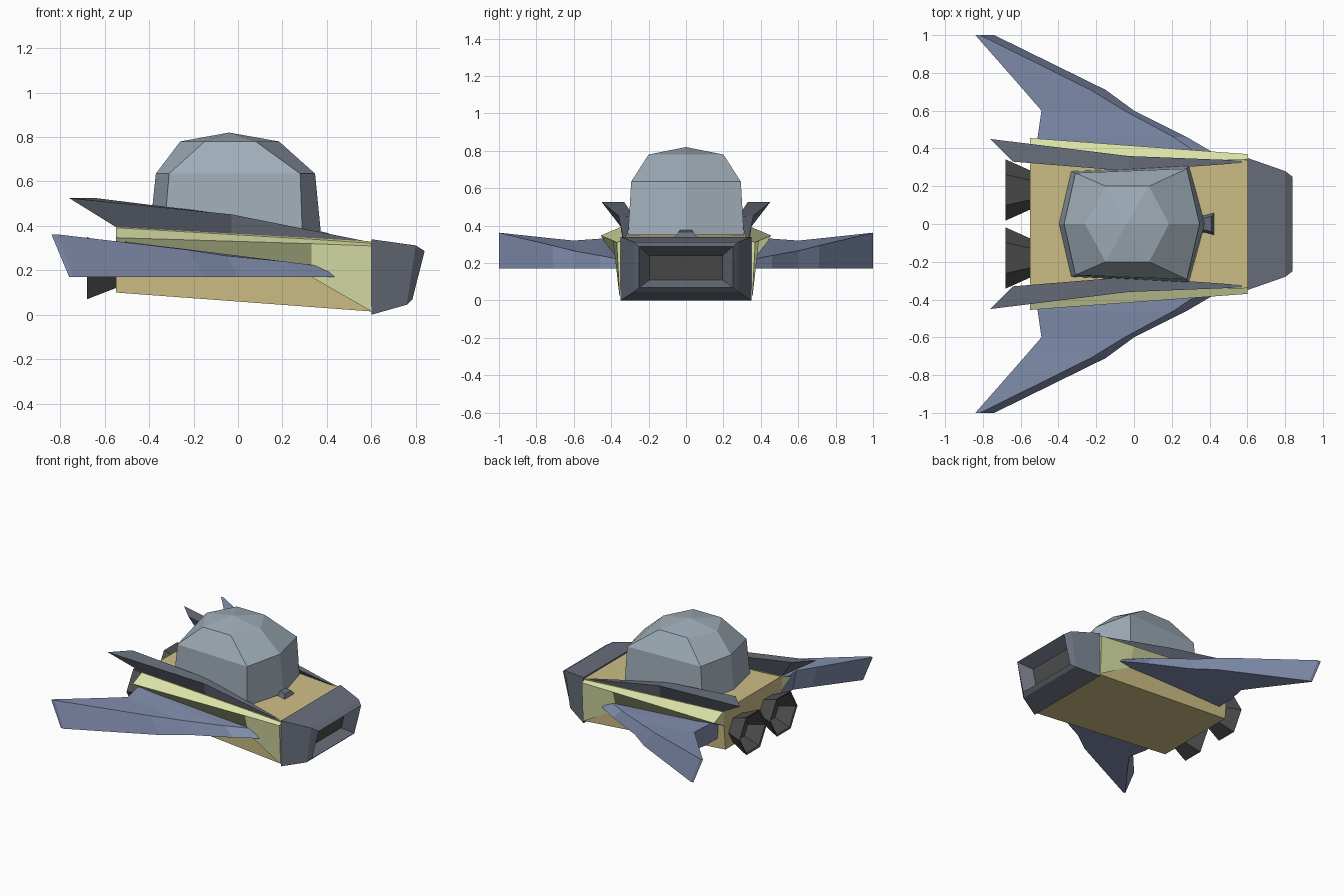
import bpy, bmesh
from math import cos, sin, pi

if "Cube" in bpy.data.objects:
    bpy.data.objects.remove(bpy.data.objects["Cube"])


def paint(name, rgb):
    m = bpy.data.materials.new(name)
    m.diffuse_color = (*rgb, 1)
    m.use_nodes = True
    m.node_tree.nodes["Principled BSDF"].inputs["Base Color"].default_value = m.diffuse_color
    return m


TAN = paint("tan", (0.62, 0.52, 0.24))
YELLOW = paint("pale_yellow", (0.72, 0.78, 0.40))
BLUE = paint("slate_blue", (0.22, 0.27, 0.42))
GLASS = paint("canopy_grey", (0.35, 0.42, 0.48))
STEEL = paint("steel", (0.14, 0.16, 0.20))
DARK = paint("charcoal", (0.08, 0.08, 0.08))


def loft(name, rings, mat, mirror=False, caps=(True, True)):
    """Skin a list of equal-length point rings; optionally mirror across y."""
    bm = bmesh.new()
    vs = [[bm.verts.new(p) for p in r] for r in rings]
    n = len(rings[0])
    for a, b in zip(vs, vs[1:]):
        for i in range(n):
            j = (i + 1) % n
            bm.faces.new((a[i], a[j], b[j], b[i]))
    if caps[0]:
        bm.faces.new(vs[0][::-1])
    if caps[1]:
        bm.faces.new(vs[-1])
    bmesh.ops.remove_doubles(bm, verts=bm.verts, dist=1e-4)
    bmesh.ops.recalc_face_normals(bm, faces=bm.faces)
    me = bpy.data.meshes.new(name)
    bm.to_mesh(me)
    bm.free()
    me.materials.append(mat)
    ob = bpy.data.objects.new(name, me)
    bpy.context.collection.objects.link(ob)
    if mirror:
        mod = ob.modifiers.new("mirror", "MIRROR")
        mod.use_axis = (False, True, False)
        mod.use_clip = False
    return ob


def rect(x_top, x_low, y_top, y_low, z_top, z_low):
    return [(x_top, -y_top, z_top), (x_top, y_top, z_top),
            (x_low, y_low, z_low), (x_low, -y_low, z_low)]


# main hull, tapering and dipping toward the nose
loft("hull", [rect(-.55, -.55, .35, .32, .395, .10),
              rect(.60, .60, .34, .345, .33, .015)], TAN)

# nose block with sunken intake
loft("nose", [rect(.60, .60, .35, .35, .34, 0),
              rect(.80, .76, .28, .28, .312, .045),
              rect(.84, .785, .25, .25, .287, .068),
              rect(.74, .71, .195, .195, .24, .11)], STEEL)
loft("intake_panel", [rect(.745, .715, .195, .195, .24, .11),
                      rect(.735, .705, .195, .195, .24, .11)], DARK)

# pale ridge and cheek panel along each side
loft("side_ridge", [
    [(-.55, .33, .40), (-.55, .455, .347), (-.55, .34, .285)],
    [(.33, .33, .345), (.33, .39, .32), (.33, .35, .17)],
    [(.60, .33, .325), (.60, .37, .31), (.60, .355, .015)]], YELLOW, True)

# upper fins running along the hull top edges
loft("upper_fin", [
    [(-.76, .45, .525), (-.64, .33, .525), (-.55, .35, .395)],
    [(-.03, .36, .452), (-.03, .28, .450), (-.03, .34, .355)],
    [(.60, .335, .326), (.60, .325, .326), (.60, .33, .315)]], STEEL, True)

# swept wings: lower leading, upper crease, upper trailing, lower trailing
loft("wing", [[(x, y, z) for x, z in s] for y, s in (
    (.33, ((.50, .17), (.40, .215), (-.51, .33), (-.49, .17))),
    (.46, ((.28, .17), (.21, .24), (-.51, .33), (-.49, .17))),
    (.60, ((.0, .17), (-.05, .265), (-.49, .32), (-.46, .17))),
    (.71, ((-.15, .17), (-.23, .293), (-.585, .331), (-.54, .17))),
    (1.0, ((-.74, .17), (-.815, .362), (-.84, .362), (-.76, .17))))],
    BLUE, True)

# faceted canopy: six-sided rings closing to an apex


def hexring(xb, xbs, xfs, xf, yb, yf, z):
    return [(xb, 0, z), (xbs, yb, z), (xfs, yf, z),
            (xf, 0, z), (xfs, -yf, z), (xbs, -yb, z)]


loft("canopy", [hexring(-.40, -.335, .29, .375, .28, .31, .35),
                hexring(-.37, -.31, .28, .347, .27, .293, .635),
                hexring(-.26, -.15, .08, .185, .20, .20, .78),
                [(-.04, 0, .82)] * 6], GLASS, caps=(True, False))

# small sensor ahead of the canopy
loft("sensor", [rect(.35, .35, .03, .05, .376, .33),
                rect(.37, .37, .03, .05, .376, .33),
                rect(.41, .43, .04, .065, .366, .33)], STEEL)


# six-sided flared engine bells with hollow ends
def bell(x, r):
    return [(x, .18 + r * cos(i * pi / 3), .21 + r * sin(i * pi / 3))
            for i in range(6)]


loft("engine_bell", [bell(-.53, .095), bell(-.68, .162),
                     bell(-.675, .148), bell(-.58, .08)], DARK, True)
